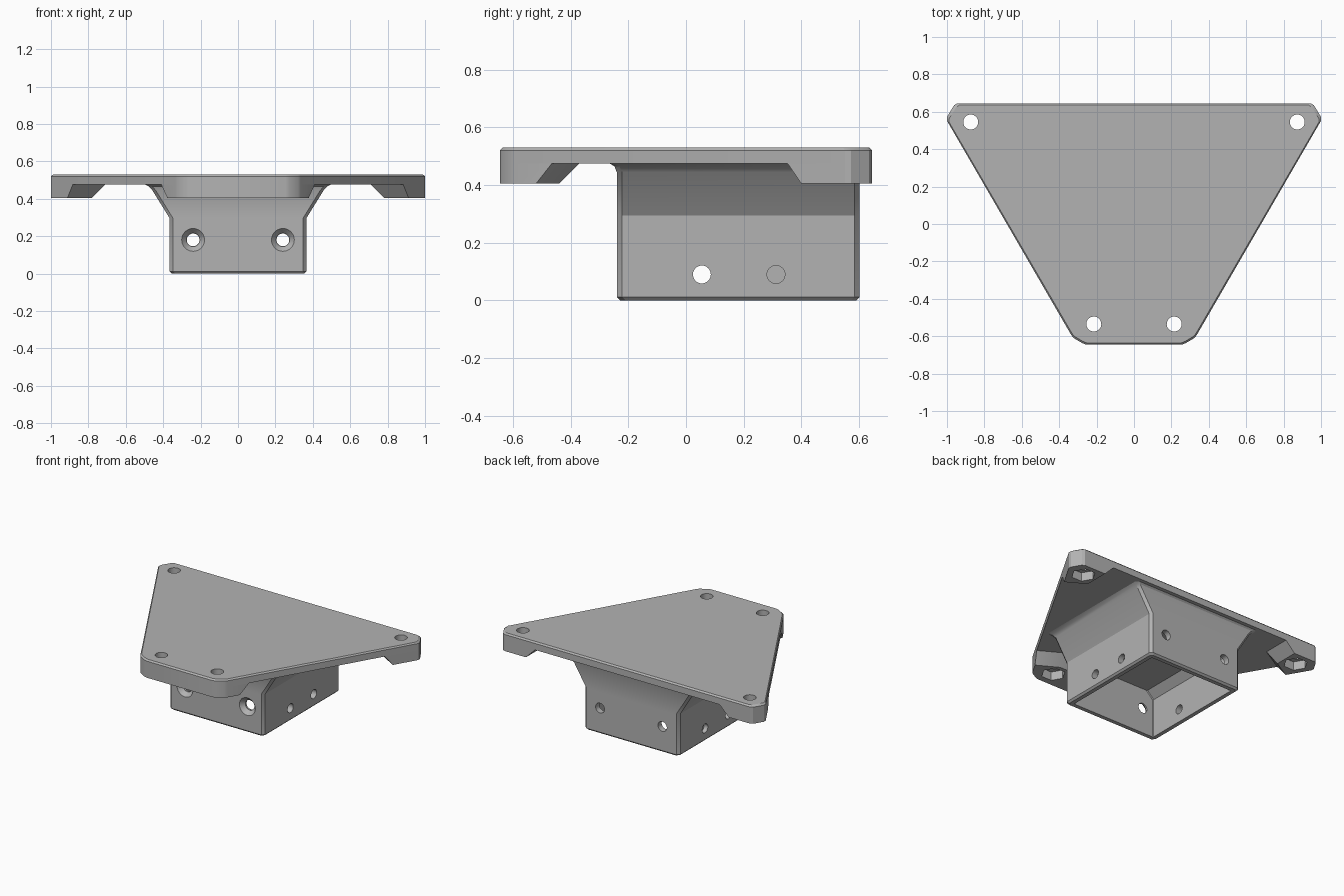
import bpy, bmesh, math
from mathutils import Matrix, Vector

cube = bpy.data.objects.get("Cube")
if cube:
    bpy.data.objects.remove(cube, do_unlink=True)

grey = bpy.data.materials.new("plain_grey")
grey.use_nodes = True
grey.diffuse_color = (0.45, 0.45, 0.45, 1)
grey.node_tree.nodes["Principled BSDF"].inputs["Base Color"].default_value = (0.45, 0.45, 0.45, 1)


def loft(name, layers):
    """Closed solid through rings, given as (z, points) from bottom to top."""
    bm = bmesh.new()
    rings = [[bm.verts.new((x, y, z)) for x, y in pts] for z, pts in layers]
    n = len(rings[0])
    bm.faces.new(rings[0][::-1])
    bm.faces.new(rings[-1])
    for a, b in zip(rings, rings[1:]):
        for i in range(n):
            j = (i + 1) % n
            bm.faces.new((a[i], a[j], b[j], b[i]))
    bmesh.ops.recalc_face_normals(bm, faces=bm.faces)
    me = bpy.data.meshes.new(name)
    bm.to_mesh(me)
    bm.free()
    me.materials.append(grey)
    ob = bpy.data.objects.new(name, me)
    bpy.context.collection.objects.link(ob)
    return ob


def rod(start, axis, length, r1, r2=None, sides=32):
    """Cylinder, cone or hexagonal tool running from start along an axis."""
    d = Vector(axis)
    ring = [(math.cos(t), math.sin(t)) for t in (math.tau * i / sides for i in range(sides))]
    r2 = r1 if r2 is None else r2
    ob = loft("tool", [(0, [(r1 * x, r1 * y) for x, y in ring]),
                       (length, [(r2 * x, r2 * y) for x, y in ring])])
    ob.data.transform(Matrix.Translation(start) @ d.to_track_quat('Z', 'Y').to_matrix().to_4x4())
    return ob


def combine(target, tool, operation='DIFFERENCE'):
    mod = target.modifiers.new("bool", 'BOOLEAN')
    mod.operation, mod.solver, mod.object = operation, 'EXACT', tool
    bpy.context.view_layer.objects.active = target
    bpy.ops.object.modifier_apply(modifier=mod.name)
    bpy.data.objects.remove(tool, do_unlink=True)


def mirror(pts):
    return pts + [(-x, y) for x, y in reversed(pts)]


def edge_x(y):
    """Half width of the plate on its slanted side."""
    return 1 - (0.552 - y) * 0.58


# Plate: trapezoid with clipped corners and a fine top chamfer
front_corner = [(0.255, -0.645), (0.275, -0.638), (0.322, -0.61), (edge_x(-0.595), -0.595)]
back_corner = [(1.0, 0.552), (1.0, 0.572), (0.962, 0.635), (0.945, 0.645)]
outline = mirror(front_corner + back_corner)
inset = [(x * 0.988, y * 0.985) for x, y in outline]
PLATE, PAD, TOP = 0.475, 0.405, 0.53
plate = loft("mounting_plate", [(PLATE, outline), (TOP - 0.01, outline), (TOP, inset)])

# Thick pads under the corners, with sloped inner sides
front_pad = loft("pad", [
    (PAD, mirror(front_corner + [(edge_x(-0.52), -0.52), (0.238, -0.44)])),
    (PLATE, mirror(front_corner + [(edge_x(-0.465), -0.465), (0.245, -0.37)]))])
combine(plate, front_pad, 'UNION')
for s in (1, -1):
    low = back_corner + [(0.78, 0.645), (0.78, 0.476), (edge_x(0.40), 0.40)]
    high = back_corner + [(0.71, 0.645), (0.71, 0.453), (edge_x(0.352), 0.352)]
    pad = loft("pad", [(PAD, [(s * x, y) for x, y in low]),
                       (PLATE, [(s * x, y) for x, y in high])])
    combine(plate, pad, 'UNION')

# Bolt holes with hexagonal nut pockets below
for s in (1, -1):
    for x, y in ((0.215, -0.535), (0.873, 0.545)):
        combine(plate, rod((s * x, y, 0.3), (0, 0, 1), 0.4, 0.04))
        combine(plate, rod((s * x, y, 0.35), (0, 0, 1), 0.115, 0.077, sides=6))


# Housing: hollow box with clipped upright edges, flaring out to the plate
def section(hx, y0, y1, c=0.018):
    return mirror([(hx - c, y0), (hx, y0 + c), (hx, y1 - c), (hx - c, y1)])


housing = loft("housing", [
    (0, section(0.353, -0.228, 0.59)),
    (0.012, section(0.365, -0.24, 0.602)),
    (0.295, section(0.365, -0.24, 0.602)),
    (0.445, section(0.458, -0.24, 0.602)),
    (0.465, section(0.476, -0.248, 0.608)),
    (0.478, section(0.50, -0.27, 0.622))])
cavity = loft("tool", [
    (-0.05, section(0.325, -0.2, 0.562, 0.006)),
    (0.27, section(0.325, -0.2, 0.562, 0.006)),
    (0.32, section(0.275, -0.2, 0.562, 0.006))])
combine(housing, cavity)

# Screw holes through front and back, countersunk at the front
for x in (-0.24, 0.24):
    combine(housing, rod((x, -0.4, 0.18), (0, 1, 0), 1.2, 0.034))
    combine(housing, rod((x, -0.241, 0.18), (0, 1, 0), 0.03, 0.062, 0.036))

# Side holes: one pair runs through, the other is blind on the right wall
combine(housing, rod((-0.5, 0.055, 0.09), (1, 0, 0), 1.0, 0.031))
combine(housing, rod((0.2, 0.312, 0.09), (1, 0, 0), 0.3, 0.031))
combine(housing, rod((-0.5, 0.312, 0.09), (1, 0, 0), 0.165, 0.031))

# Smooth the round holes and keep the flat faces crisp
for ob in (plate, housing):
    bpy.ops.object.select_all(action='DESELECT')
    ob.select_set(True)
    bpy.context.view_layer.objects.active = ob
    bpy.ops.object.shade_smooth_by_angle(angle=math.radians(25))
